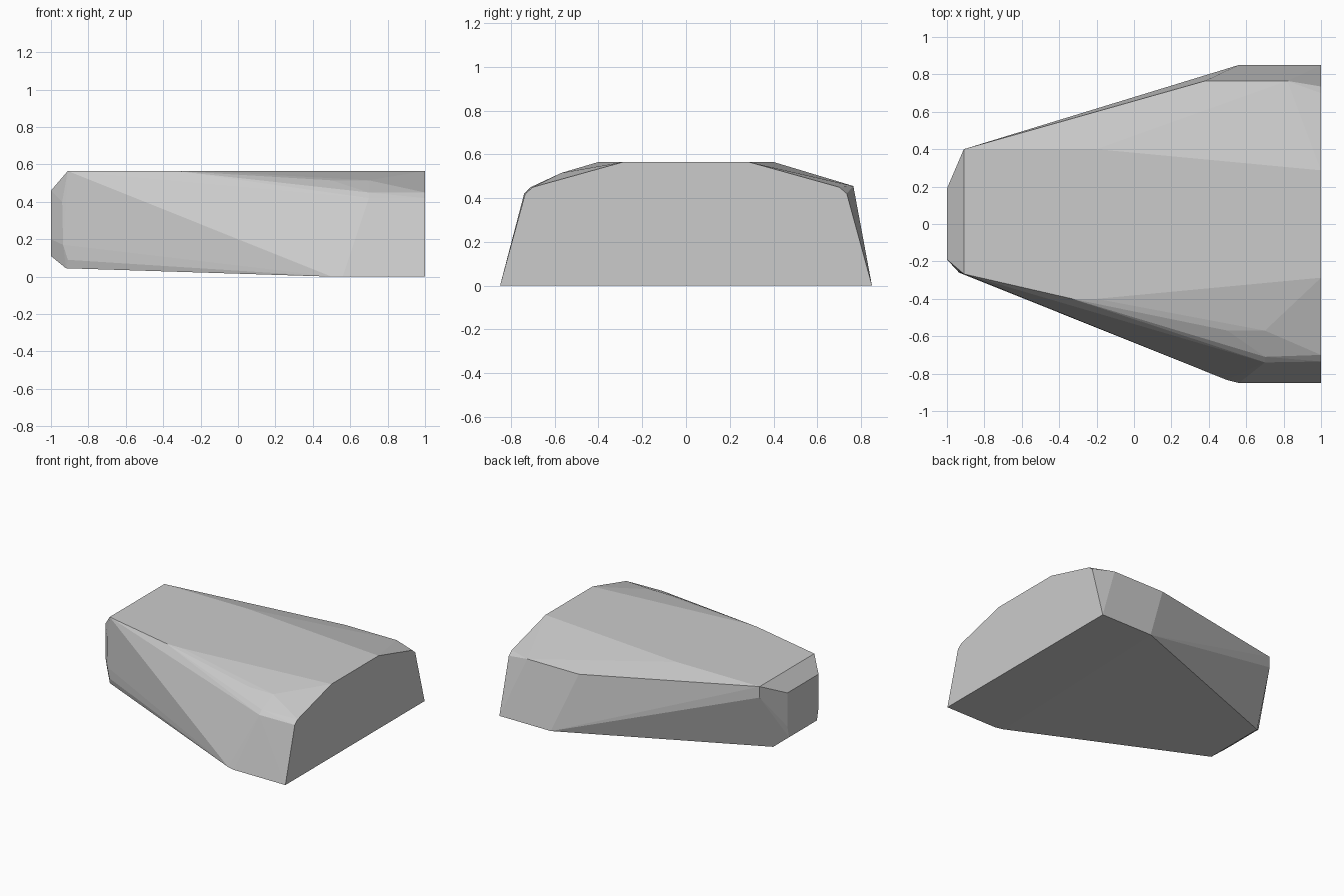
import bpy
import bmesh
import math

default_cube = bpy.data.objects.get("Cube")
if default_cube:
    bpy.data.objects.remove(default_cube, do_unlink=True)


def make_material(name, grey):
    material = bpy.data.materials.new(name)
    material.use_nodes = True
    colour = (grey, grey, grey, 1)
    material.diffuse_color = colour
    shader = material.node_tree.nodes["Principled BSDF"]
    shader.inputs["Base Color"].default_value = colour
    return material


def mirrored(points):
    """Return the points together with their copies across the y axis."""
    return points + [(x, -y, z) for x, y, z in points]


def make_hull(name, points, material):
    """Wrap a faceted convex block around the given corner points."""
    bm = bmesh.new()
    for point in points:
        bm.verts.new(point)
    result = bmesh.ops.convex_hull(bm, input=bm.verts[:])
    loose = {g for g in result["geom_interior"] + result["geom_unused"]
             if isinstance(g, bmesh.types.BMVert)}
    bmesh.ops.delete(bm, geom=list(loose), context="VERTS")
    bmesh.ops.dissolve_limit(bm, angle_limit=math.radians(0.2),
                             verts=bm.verts[:], edges=bm.edges[:])
    bmesh.ops.recalc_face_normals(bm, faces=bm.faces[:])
    mesh = bpy.data.meshes.new(name)
    bm.to_mesh(mesh)
    bm.free()
    mesh.materials.append(material)
    block = bpy.data.objects.new(name, mesh)
    bpy.context.collection.objects.link(block)
    return block


top = 0.565
rim = 0.455
base = 0.045
nose = -0.91

# Broad flat end and the straight foot beside it
broad_end = mirrored([(1, 0.85, 0), (1, 0.735, 0.42), (1, 0.7, 0.45), (1, 0.287, top)])
foot = mirrored([(0.56, 0.85, 0)]) + [(0.5, -0.835, 0)]

# Narrow bevelled nose
nose_face = mirrored([(-1, 0.19, 0.46), (-1, 0.19, 0.2), (-1, 0.17, 0.11)])
nose_base = mirrored([(-0.92, 0.25, base), (nose, 0.267, 0.09)])
nose_front = [(-0.935, -0.26, 0.17), (-0.94, -0.255, 0.4), (nose, -0.267, top)]
nose_back = [(nose, 0.4, top), (nose, 0.4, 0.48)]

# Flat roof corners and the uneven facets along each long side
roof = mirrored([(-0.2, 0.4, top)]) + [(-0.33, -0.4, top)]
back_rim = [(0.38, 0.765, rim), (0.82, 0.765, rim)]
front_rim = [(0.7, -0.71, 0.45), (0.7, -0.74, 0.42),
             (0.7, -0.57, 0.515), (0.5, -0.57, 0.515)]

stone = make_material("plain grey", 0.6)
corners = (broad_end + foot + nose_face + nose_base + nose_front
           + nose_back + roof + back_rim + front_rim)
make_hull("faceted_rock_slab", corners, stone)
